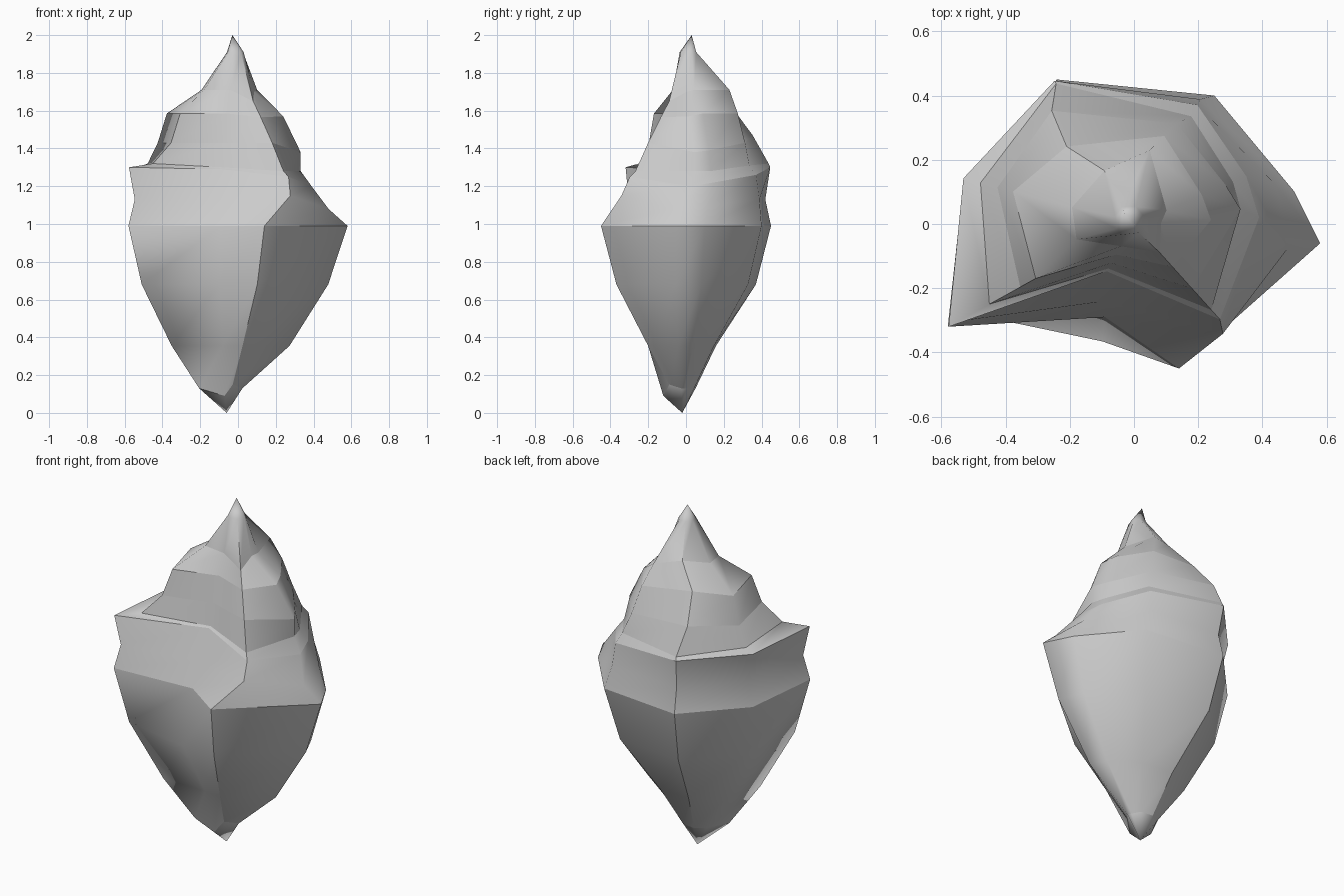
import bpy, bmesh
from math import radians, sin, cos

if "Cube" in bpy.data.objects:
    bpy.data.objects.remove(bpy.data.objects["Cube"])

# columns: front-left, front-mid, front-right, right, right-back, back-right, back-left, left
ANG = [209, 240, 312, 3, 23, 62, 119, 165]
BASE = [(-.58, -.32), (-.09, -.29), (.14, -.45), (.58, -.06),
        (.50, .10), (.25, .40), (-.24, .45), (-.53, .14)]
TIP = (-.06, -.02)

# lower body: widest ring shrunk towards the tip (z, scale per column)
LOWER = [
    (.13, [.28, .37, .16, .13, .13, .15, .15, .18]),
    (.355, [.56, .64, .42, .52, .50, .40, .38, .50]),
    (.68, [.865, 1.28, .81, .84, .85, .83, .83, .85]),
    (.99, [1] * 8),
]
# spire: (z, radius per column, z drop on the winding side, angle shift by column)
UPPER = [
    (1.13, [.625, .26, .44, .485, .46, .44, .48, .51], {2: -.02, 3: .05, 4: .03}, {1: 8, 2: -3, 3: -12, 4: -8}),
    (1.30, [.66, .17, .40, .39, .38, .42, .51, .55], {1: .01, 2: .05, 3: .10, 4: .08, 5: .04}, {}),
    (1.32, [.515, .16, .36, .335, .335, .38, .50, .495], {1: .02, 2: .04, 3: .04, 4: .04, 5: .01}, {3: 5}),
    (1.43, [.405, .14, .27, .335, .31, .34, .436, .44], {3: .05, 4: .04, 6: -.04}, {3: 5, 5: 5, 6: 7}),
    (1.585, [.35, .11, .18, .24, .23, .29, .32, .39], {2: .02, 3: .015, 6: -.035}, {5: 9, 6: 12}),
    (1.71, [.185, .08, .12, .085, .11, .235, .19, .20], {2: .06, 3: .01, 6: -.03}, {0: -14, 5: 16}),
]


def lower_ring(z, scales):
    return [(TIP[0] + (x - TIP[0]) * s, TIP[1] + (y - TIP[1]) * s, z)
            for (x, y), s in zip(BASE, scales)]


def upper_ring(z, radii, drop, shift):
    out = []
    for i, r in enumerate(radii):
        a = radians(ANG[i] + shift.get(i, 0))
        out.append((r * cos(a), r * sin(a), z - drop.get(i, 0)))
    return out


rings = [lower_ring(*r) for r in LOWER] + [upper_ring(*r) for r in UPPER]
rings.append([(-.015 + .045 * cos(radians(a)), .01 + .05 * sin(radians(a)), 1.91) for a in ANG])

# shell: loft rings, close with tip and apex
bm = bmesh.new()
loops = [[bm.verts.new(p) for p in ring] for ring in rings]
for i, dz in ((1, -.04), (2, .02)):  # front notch of the foot
    loops[0][i].co.z += dz
tip = bm.verts.new((*TIP, 0))
apex = bm.verts.new((-.03, .03, 2))
n = len(ANG)
for i in range(n):
    j = (i + 1) % n
    bm.faces.new((tip, loops[0][j], loops[0][i]))
    for lo, hi in zip(loops, loops[1:]):
        bm.faces.new((lo[i], lo[j], hi[j], hi[i]))
    bm.faces.new((loops[-1][i], loops[-1][j], apex))
bmesh.ops.recalc_face_normals(bm, faces=bm.faces)

# creases: whorl terraces all round, front lip ridge and back rib
for k in (0, 3, 5, 6, 7, 8, 9):
    for i in range(n):
        bm.edges.get((loops[k][i], loops[k][(i + 1) % n])).smooth = False
for i in (2, 6):
    for lo, hi in zip(loops, loops[1:]):
        bm.edges.get((lo[i], hi[i])).smooth = False
mesh = bpy.data.meshes.new("shell")
bm.to_mesh(mesh)
bm.free()
shell = bpy.data.objects.new("shell", mesh)
bpy.context.collection.objects.link(shell)
bpy.context.view_layer.objects.active = shell
shell.select_set(True)
bpy.ops.object.shade_smooth_by_angle(angle=radians(85), keep_sharp_edges=True)
